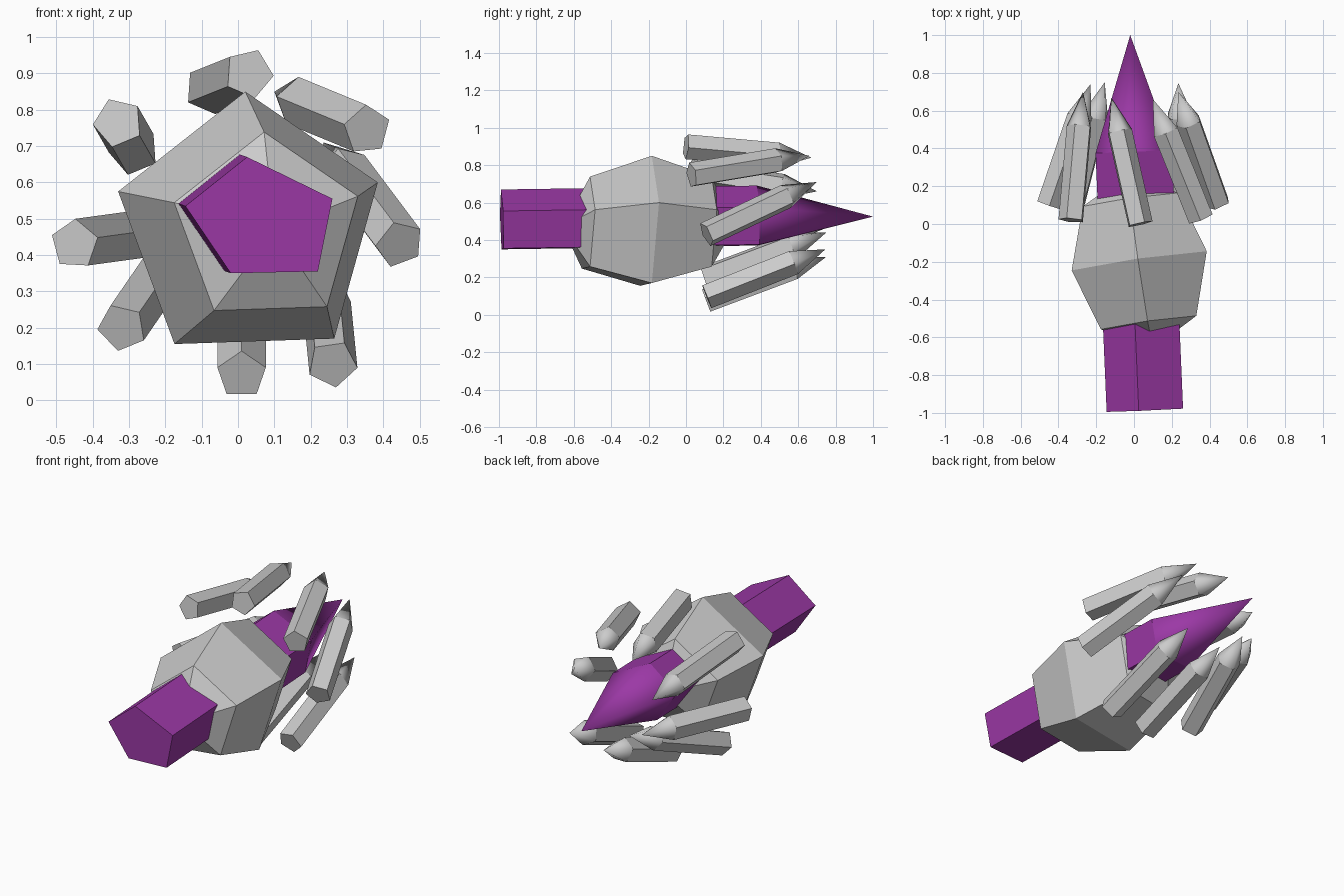
import bpy, bmesh, math
from mathutils import Vector

if "Cube" in bpy.data.objects:
    bpy.data.objects.remove(bpy.data.objects["Cube"])

purple = bpy.data.materials.new("purple")
purple.diffuse_color = (0.33, 0.04, 0.38, 1)
purple.use_nodes = True
purple.node_tree.nodes["Principled BSDF"].inputs["Base Color"].default_value = purple.diffuse_color


def make_object(name, bm, material=None):
    bmesh.ops.recalc_face_normals(bm, faces=bm.faces)
    mesh = bpy.data.meshes.new(name)
    bm.to_mesh(mesh)
    bm.free()
    if material:
        mesh.materials.append(material)
    obj = bpy.data.objects.new(name, mesh)
    bpy.context.collection.objects.link(obj)
    return obj


def bridge(bm, a, b):
    n = len(a)
    for i in range(n):
        bm.faces.new((a[i], a[(i + 1) % n], b[(i + 1) % n], b[i]))


def fan(bm, ring, tip, smooth=False):
    for i in range(len(ring)):
        bm.faces.new((ring[i], ring[(i + 1) % len(ring)], tip)).smooth = smooth


def spike(name, base, tip, profile, shoulder, material=None):
    """Prism from base to shoulder, then a smooth-shaded point."""
    base, tip = Vector(base), Vector(tip)
    axis = (tip - base).normalized()
    u = Vector((1, 0, 0))
    u = (u - axis * u.dot(axis)).normalized()
    v = u.cross(axis)
    bm = bmesh.new()
    rings = [[bm.verts.new(base.lerp(tip, t) + u * x + v * z) for x, z in profile]
             for t in (0, shoulder)]
    bm.faces.new(rings[0])
    bridge(bm, *rings)
    fan(bm, rings[1], bm.verts.new(tip), True)
    return make_object(name, bm, material)


def pentagon(radius, degrees):
    angles = [math.radians(degrees + 72 * i) for i in range(5)]
    return [(radius * math.cos(a), radius * math.sin(a)) for a in angles]


# Central shaft with pointed end
spike("shaft", (0.065, -0.985, 0.495), (-0.02, 1.0, 0.525),
      [(-0.04, 0.175), (0.195, 0.06), (0.155, -0.14), (-0.085, -0.145), (-0.21, 0.04)],
      0.69, purple)

# Five-sided faceted collar: three rings and two poles along a tilted axis
centre, axis = Vector((0.033, -0.2, 0.47)), Vector((-0.068, 0.46, 0.0))
outline = [(0.02, 0.85), (0.385, 0.60), (0.265, 0.17), (-0.175, 0.155), (-0.33, 0.575)]
offsets = [Vector((x - 0.033, 0.14 * (x - 0.033) + 0.05 * (z - 0.47), z - 0.47))
           for x, z in outline]
bm = bmesh.new()
rings = [[bm.verts.new(centre + axis * math.sin(a) + o * math.cos(a)) for o in offsets]
         for a in (-math.pi / 4, 0, math.pi / 4)]
bridge(bm, rings[0], rings[1])
bridge(bm, rings[1], rings[2])
fan(bm, rings[0], bm.verts.new(centre - axis))
fan(bm, rings[2], bm.verts.new(centre + axis))
make_object("collar", bm)

# Ring of floating spikes: base, tip, roll angle
spikes = [
    ((0.03, 0.00, 0.90), (-0.12, 0.67, 0.84), 68),
    ((0.355, 0.03, 0.745), (0.10, 0.66, 0.85), 20),
    ((0.445, 0.11, 0.43), (0.235, 0.70, 0.71), 32),
    ((0.26, 0.11, 0.10), (0.235, 0.745, 0.35), 62),
    ((0.01, 0.11, 0.07), (0.01, 0.75, 0.31), 90),
    ((-0.32, 0.11, 0.20), (-0.155, 0.75, 0.44), 45),
    ((-0.45, 0.10, 0.43), (-0.23, 0.74, 0.46), 88),
    ((-0.33, 0.02, 0.765), (-0.27, 0.70, 0.66), 40),
]
for i, (base, tip, roll) in enumerate(spikes, 1):
    spike(f"outer_spike_{i}", base, tip, pentagon(0.07, roll), 0.73)
